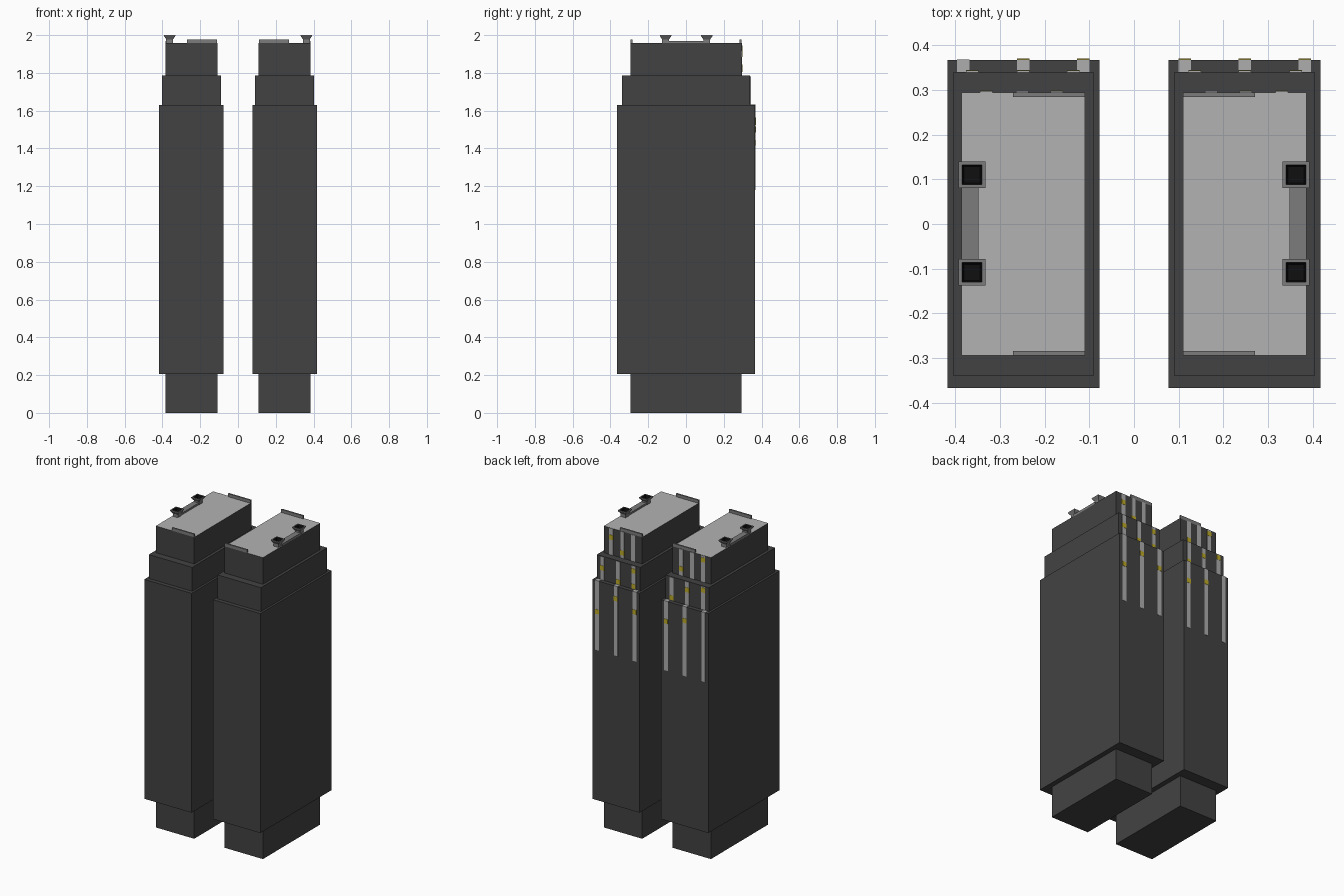
import bpy, bmesh

if "Cube" in bpy.data.objects:
    bpy.data.objects.remove(bpy.data.objects["Cube"])


def material(name, r, g, b):
    m = bpy.data.materials.new(name)
    m.diffuse_color = (r, g, b, 1)
    m.use_nodes = True
    m.node_tree.nodes["Principled BSDF"].inputs["Base Color"].default_value = m.diffuse_color
    return m


DARK = material("dark_wall", 0.055, 0.055, 0.055)
ROOF = material("pale_roof", 0.45, 0.45, 0.45)
TRIM = material("mid_trim", 0.2, 0.2, 0.2)
STRIP = material("pale_strip", 0.42, 0.42, 0.42)
LIGHT = material("yellow_light", 0.5, 0.4, 0.02)
BLACK = material("black_pit", 0.005, 0.005, 0.005)


def finish(name, bm, *mats):
    bmesh.ops.recalc_face_normals(bm, faces=bm.faces)
    me = bpy.data.meshes.new(name)
    bm.to_mesh(me)
    bm.free()
    for m in mats:
        me.materials.append(m)
    ob = bpy.data.objects.new(name, me)
    bpy.context.collection.objects.link(ob)
    return ob


def box(name, x, y, z, mat):
    bm = bmesh.new()
    bmesh.ops.create_cube(bm, size=1)
    for v in bm.verts:
        v.co = [(a + b) / 2 + c * (b - a) for (a, b), c in zip((x, y, z), v.co)]
    return finish(name, bm, mat)


def loft(name, cx, cy, rings, dark_from=None):
    """Stack of rectangles (half_x, half_y, z), closed at both ends."""
    bm = bmesh.new()
    loops = [[bm.verts.new((cx + sx * hx, cy + sy * hy, z))
              for sx, sy in ((-1, -1), (1, -1), (1, 1), (-1, 1))]
             for hx, hy, z in rings]
    for k, (a, b) in enumerate(zip(loops, loops[1:])):
        for i in range(4):
            j = (i + 1) % 4
            f = bm.faces.new((a[i], a[j], b[j], b[i]))
            if dark_from is not None and k >= dark_from:
                f.material_index = 1
    bm.faces.new(loops[0])
    bm.faces.new(loops[-1]).material_index = 1
    return finish(name, bm, *((DARK, ROOF) if dark_from is None else (TRIM, BLACK)))


# back-face strips per tier: centre xs, wall y, bottom z, top z
TIERS = [((0.113, 0.247, 0.382), 0.365, 1.18, 1.631),
         ((0.136, 0.248, 0.362), 0.34, 1.632, 1.782),
         ((0.173, 0.25, 0.33), 0.294, 1.785, 1.957)]
# yellow lights per tower side: (tier, strip, height)
LIGHTS = {1: [(0, 2, 1.43), (0, 1, 1.55), (0, 0, 1.50), (1, 2, 1.71), (1, 1, 1.65),
              (1, 0, 1.75), (1, 0, 1.65), (2, 2, 1.90), (2, 1, 1.82)],
          -1: [(0, 0, 1.50), (0, 1, 1.54), (1, 0, 1.65), (1, 1, 1.73), (1, 2, 1.76),
               (2, 0, 1.83), (2, 2, 1.93)]}

for s, side in ((-1, "left"), (1, "right")):
    def X(a, b):
        return tuple(sorted((s * a, s * b)))

    # stepped tower body
    loft(side + "_tower", s * 0.247, 0, [
        (0.138, 0.294, 0), (0.138, 0.294, 0.205), (0.17, 0.366, 0.205),
        (0.17, 0.366, 1.63), (0.156, 0.34, 1.63), (0.156, 0.34, 1.785),
        (0.138, 0.294, 1.785), (0.138, 0.294, 1.958)])

    # roof parapets at front and back
    for y0, y1, end in ((-0.294, -0.284, "front"), (0.284, 0.294, "back")):
        box(f"{side}_{end}_parapet", X(0.11, 0.27), (y0, y1), (1.955, 1.978), TRIM)

    # square flared vents joined by a low duct
    for cy in (-0.108, 0.11):
        loft(side + "_vent", s * 0.362, cy, [
            (0.018, 0.018, 1.955), (0.018, 0.018, 1.977), (0.03, 0.03, 1.995),
            (0.03, 0.03, 2.0), (0.022, 0.022, 2.0), (0.018, 0.018, 1.977)], 4)
    box(side + "_duct", X(0.347, 0.385), (-0.1, 0.1), (1.955, 1.97), TRIM)

    # vertical strips down the back, the lowest ones capping the ledge
    for t, (xs, y, z0, z1) in enumerate(TIERS):
        for x in xs:
            box(f"{side}_strip", X(x - 0.014, x + 0.014), (y - 0.02, y + 0.003),
                (z0, z1), STRIP)
            if t == 0:
                box(f"{side}_strip_cap", X(x - 0.014, x + 0.014), (0.34, y + 0.003),
                    (1.625, 1.632), STRIP)

    # small yellow lights on the strips
    for t, i, z in LIGHTS[s]:
        xs, y = TIERS[t][:2]
        box(side + "_light", X(xs[i] - 0.014, xs[i] + 0.014), (y, y + 0.0045),
            (z - 0.015, z + 0.015), LIGHT)
